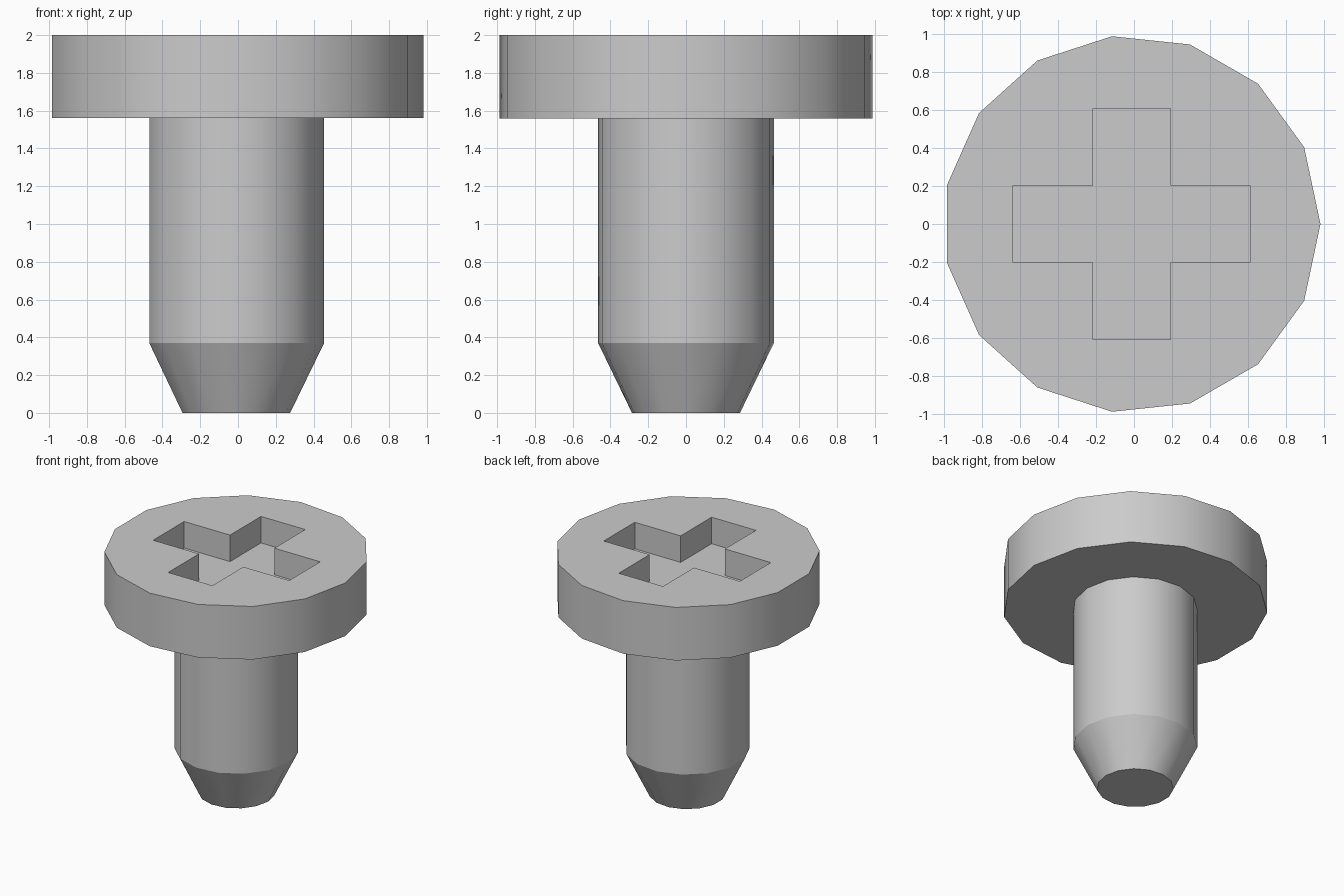
import bpy, bmesh, math

if "Cube" in bpy.data.objects:
    bpy.data.objects.remove(bpy.data.objects["Cube"])

SIDES = 15
CX = -0.012          # axis position, centres the odd-sided outline


def mesh_object(name, bm):
    bmesh.ops.recalc_face_normals(bm, faces=bm.faces)
    mesh = bpy.data.meshes.new(name)
    bm.to_mesh(mesh)
    bm.free()
    obj = bpy.data.objects.new(name, mesh)
    bpy.context.collection.objects.link(obj)
    return obj


def lathe(name, profile):
    bm = bmesh.new()
    rings = []
    for r, z in profile:
        angles = [2 * math.pi * i / SIDES for i in range(SIDES)]
        rings.append([bm.verts.new((CX + r * math.cos(a), r * math.sin(a), z)) for a in angles])
    for lo, hi in zip(rings, rings[1:]):
        for i in range(SIDES):
            j = (i + 1) % SIDES
            bm.faces.new((lo[i], lo[j], hi[j], hi[i]))
    bm.faces.new(rings[0][::-1])
    bm.faces.new(rings[-1])
    return mesh_object(name, bm)


def cross_prism(name, half_x, half_y, w, z0, z1):
    # One quadrant's corners mirrored around the centre
    outline = [(half_x, -w), (half_x, w), (w, w), (w, half_y), (-w, half_y), (-w, w)]
    outline += [(-x, -y) for x, y in outline]
    bm = bmesh.new()
    face = bm.faces.new([bm.verts.new((CX + x, y, z0)) for x, y in outline])
    ext = bmesh.ops.extrude_face_region(bm, geom=[face], use_keep_orig=True)
    top = [g for g in ext["geom"] if isinstance(g, bmesh.types.BMVert)]
    bmesh.ops.translate(bm, verts=top, vec=(0, 0, z1 - z0))
    return mesh_object(name, bm)


# Tapered tip, shank and wide head in one turned profile
screw = lathe("screw", [(0.288, 0), (0.468, 0.37), (0.468, 1.56), (0.994, 1.56), (0.994, 2.0)])

# Cross-shaped drive recess
cutter = cross_prism("recess_cutter", 0.624, 0.608, 0.203, 1.78, 2.2)
cutter.hide_render = True
mod = screw.modifiers.new("recess", "BOOLEAN")
mod.operation = "DIFFERENCE"
mod.solver = "EXACT"
mod.object = cutter

bpy.context.view_layer.objects.active = screw
screw.select_set(True)
bpy.ops.object.modifier_apply(modifier=mod.name)
bpy.data.objects.remove(cutter)

# Smooth round the sides, crisp at the taper and rims
bpy.ops.object.shade_smooth_by_angle(angle=math.radians(24.6))
